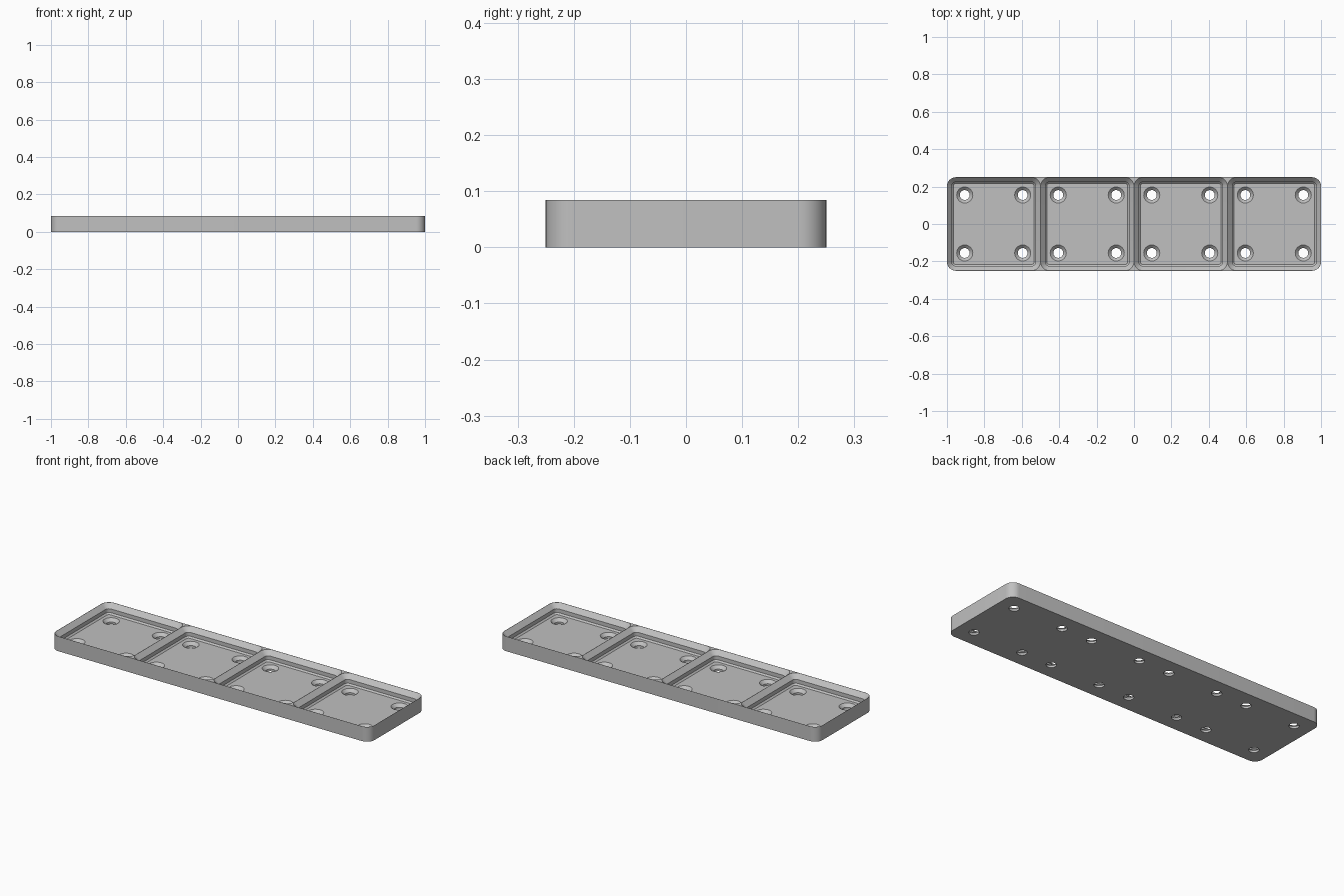
import bpy, bmesh
from math import sin, cos, pi

if "Cube" in bpy.data.objects:
    bpy.data.objects.remove(bpy.data.objects["Cube"])

CELL, COUNT = 0.5, 4
HEIGHT, FLOOR = 0.084, 0.0286
RADIUS = 0.0476
HOLE_OFFSET = 0.155

grey = bpy.data.materials.new("light grey plastic")
grey.use_nodes = True
colour = (0.53, 0.53, 0.53, 1)
grey.diffuse_color = colour
grey.node_tree.nodes["Principled BSDF"].inputs["Base Color"].default_value = colour


def rounded_loop(hx, hy, r, steps=10):
    """Outline of a rounded rectangle, counter-clockwise."""
    points = []
    for i, (sx, sy) in enumerate(((1, 1), (-1, 1), (-1, -1), (1, -1))):
        for k in range(steps + 1):
            a = (i + k / steps) * pi / 2
            points.append((sx * (hx - r) + r * cos(a), sy * (hy - r) + r * sin(a)))
    return points


def loft(bm, sections, cx=0, cy=0):
    """Closed solid through (outline, z) sections, from bottom to top."""
    rings = [[bm.verts.new((cx + x, cy + y, z)) for x, y in outline]
             for outline, z in sections]
    for low, high in zip(rings, rings[1:]):
        n = len(low)
        for i in range(n):
            j = (i + 1) % n
            bm.faces.new((low[i], low[j], high[j], high[i]))
    bm.faces.new(rings[0][::-1])
    bm.faces.new(rings[-1])


def make_object(name, bm):
    mesh = bpy.data.meshes.new(name)
    bm.to_mesh(mesh)
    bm.free()
    mesh.materials.append(grey)
    obj = bpy.data.objects.new(name, mesh)
    bpy.context.collection.objects.link(obj)
    return obj


def circle(r, n=32):
    return [(r * cos(2 * pi * i / n), r * sin(2 * pi * i / n)) for i in range(n)]


# Solid plate
bm = bmesh.new()
outline = rounded_loop(CELL * COUNT / 2, CELL / 2, RADIUS)
loft(bm, [(outline, 0), (outline, HEIGHT)])
plate = make_object("base_plate", bm)

# Stepped pockets: lower chamfer, straight wall, upper chamfer up to a thin rim
steps = [(0.0339, FLOOR), (0.0256, FLOOR + 0.0083), (0.0256, FLOOR + 0.0298),
         (0.0006, HEIGHT - 0.0004), (0.0006, HEIGHT + 0.02)]
pockets = bmesh.new()
holes = bmesh.new()
# Screw holes: narrow shaft, wider seat with a chamfered mouth
hole_profile = [(0.026, -0.02), (0.026, 0.012), (0.038, 0.024),
                (0.043, FLOOR), (0.043, FLOOR + 0.004)]
for i in range(COUNT):
    cx = (i - (COUNT - 1) / 2) * CELL
    loft(pockets, [(rounded_loop(CELL / 2 - d, CELL / 2 - d, RADIUS - d), z)
                   for d, z in steps], cx)
    for sx in (-1, 1):
        for sy in (-1, 1):
            loft(holes, [(circle(r), z) for r, z in hole_profile],
                 cx + sx * HOLE_OFFSET, sy * HOLE_OFFSET)

# Cut the pockets, then the holes
bpy.context.view_layer.objects.active = plate
for name, cutter_mesh in (("pocket_cutter", pockets), ("hole_cutter", holes)):
    cutter = make_object(name, cutter_mesh)
    cutter.hide_render = True
    cut = plate.modifiers.new(name, "BOOLEAN")
    cut.operation, cut.solver, cut.object = "DIFFERENCE", "EXACT", cutter
    bpy.ops.object.modifier_apply(modifier=name)
    bpy.data.objects.remove(cutter)

plate.select_set(True)
bpy.ops.object.shade_smooth_by_angle(angle=pi / 6)
